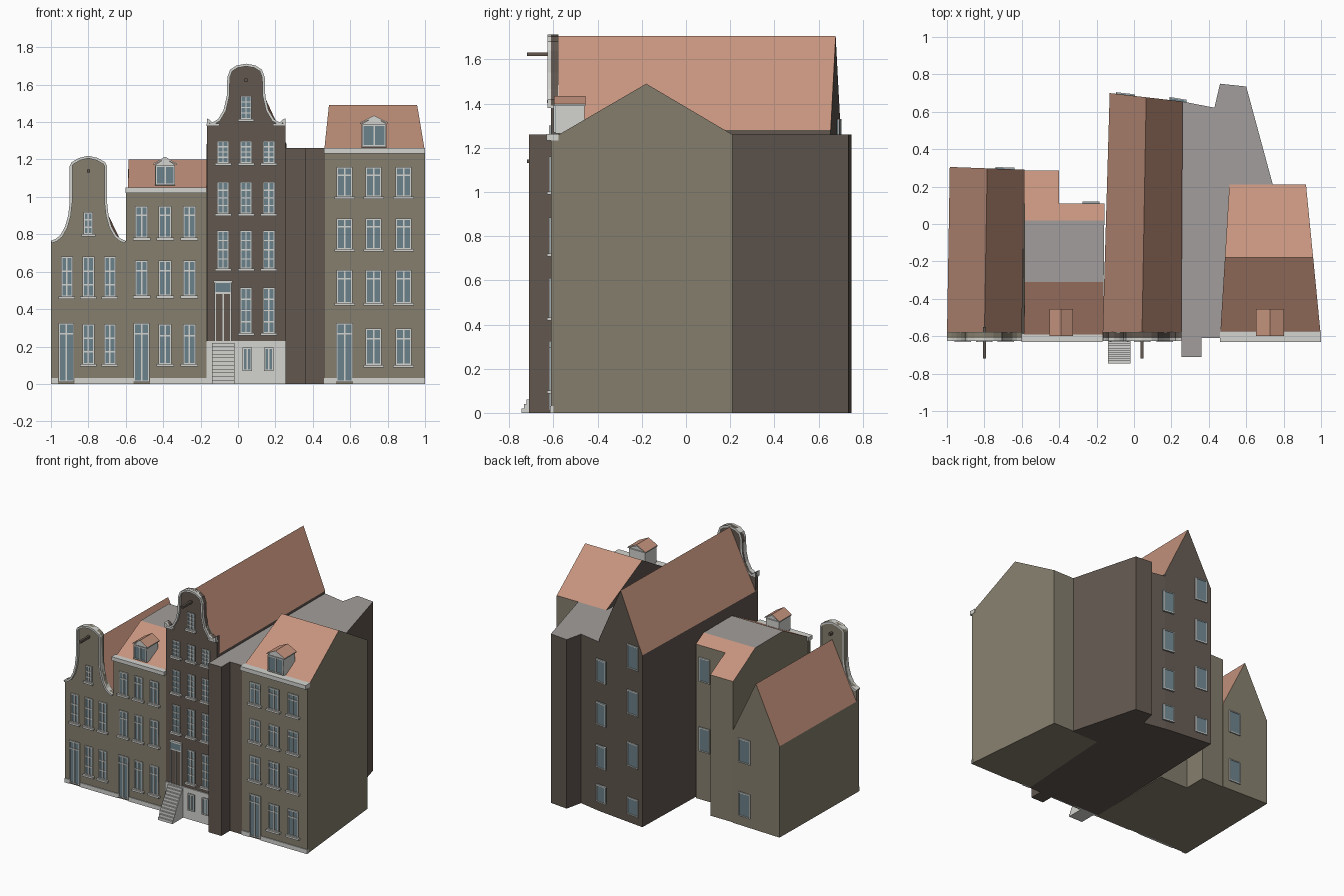
import bpy, bmesh, math
from mathutils import Vector

if "Cube" in bpy.data.objects:
    bpy.data.objects.remove(bpy.data.objects["Cube"])


def mat(name, r, g, b):
    m = bpy.data.materials.new(name)
    lin = [((c / 255 + 0.055) / 1.055) ** 2.4 for c in (r, g, b)]
    m.diffuse_color = (*lin, 1)
    m.use_nodes = True
    m.node_tree.nodes["Principled BSDF"].inputs["Base Color"].default_value = m.diffuse_color
    return m


OLIVE = mat("olive plaster", 134, 127, 110)
BROWN = mat("dark brick", 97, 87, 79)
TILE = mat("terracotta tile", 198, 148, 126)
GREY = mat("grey flat roof", 162, 158, 156)
WHITE = mat("white trim", 212, 212, 208)
GLASS = mat("blue grey glass", 108, 130, 139)
FRONT = -0.61


def finish(name, bm, mats, rule=None):
    bmesh.ops.recalc_face_normals(bm, faces=bm.faces)
    bm.normal_update()
    if rule:
        for f in bm.faces:
            f.material_index = rule(f.normal)
    me = bpy.data.meshes.new(name)
    bm.to_mesh(me)
    bm.free()
    for m in mats:
        me.materials.append(m)
    ob = bpy.data.objects.new(name, me)
    bpy.context.collection.objects.link(ob)
    return ob


def loft(name, ring_a, ring_b, mats, rule=None):
    """Closed solid between two matching rings of points."""
    bm = bmesh.new()
    a = [bm.verts.new(p) for p in ring_a]
    b = [bm.verts.new(p) for p in ring_b]
    n = len(a)
    bm.faces.new(a)
    bm.faces.new(b[::-1])
    for i in range(n):
        j = (i + 1) % n
        bm.faces.new((a[i], b[i], b[j], a[j]))
    return finish(name, bm, mats, rule)


def boxes(name, material, items, skew=0.0, xref=0.0):
    """One object from boxes (x0, x1, y0, y1, z0, z1), skewed along a slanted wall."""
    bm = bmesh.new()
    for x0, x1, y0, y1, z0, z1 in items:
        v = [bm.verts.new((x, y + skew * (x - xref), z))
             for x in (x0, x1) for y in (y0, y1) for z in (z0, z1)]
        for q in ((0, 1, 3, 2), (4, 6, 7, 5), (0, 4, 5, 1), (2, 3, 7, 6), (0, 2, 6, 4), (1, 5, 7, 3)):
            bm.faces.new([v[i] for i in q])
    return finish(name, bm, [material])


def roof_rule(n):
    return 2 if n.z > 0.95 else 1 if n.z > 0.2 else 0


def windows(name, items, y=FRONT, out=-1, skew=0.0, xref=0.0, sill=True, t=0.008):
    """items: (x, width, z0, z1, columns, bar height fractions)"""
    glass, frame = [], []

    def span(d):
        return (y + out * d, y - out * 0.01) if out < 0 else (y - 0.01, y + d)
    for x, w, z0, z1, cols, bars in items:
        l, r = x - w / 2, x + w / 2
        glass.append((l, r, *span(0.004), z0, z1))
        for i in range(cols + 1):
            c = l + t / 2 + (w - t) * i / cols
            frame.append((c - t / 2, c + t / 2, *span(0.009), z0, z1))
        for f in [0, 1] + list(bars):
            c = z0 + t / 2 + (z1 - z0 - t) * f
            frame.append((l, r, *span(0.009), c - t / 2, c + t / 2))
        if sill:
            frame.append((l - 0.012, r + 0.012, *span(0.02), z0 - 0.012, z0 + 0.002))
    boxes(name + "_glass", GLASS, glass, skew, xref)
    boxes(name + "_frames", WHITE, frame, skew, xref)


def gable(name, cx, half, wall, base_z=0.0):
    """Ornate front wall with a white coping that follows its outline."""
    pts = [(cx - x, z) for x, z in half] + [(cx + x, z) for x, z in half[-2::-1]]
    ring = [(pts[0][0], base_z)] + pts + [(pts[-1][0], base_z)]
    loft(name + "_front", [(x, FRONT, z) for x, z in ring], [(x, FRONT + 0.03, z) for x, z in ring], [wall])
    inner = []
    for i, (x, z) in enumerate(pts):
        a, b = Vector(pts[max(i - 1, 0)]), Vector(pts[min(i + 1, len(pts) - 1)])
        d = (b - a).normalized()
        inner.append((x + d.y * 0.014, z - d.x * 0.014))
    bm = bmesh.new()
    rows = [[bm.verts.new(p) for p in ((o[0], -0.626, o[1]), (o[0], FRONT + 0.032, o[1]),
                                       (i[0], FRONT + 0.032, i[1]), (i[0], -0.626, i[1]))]
            for o, i in zip(pts, inner)]
    for a, b in zip(rows, rows[1:]):
        for k in range(4):
            bm.faces.new((a[k], a[(k + 1) % 4], b[(k + 1) % 4], b[k]))
    bm.faces.new(rows[0])
    bm.faces.new(rows[-1][::-1])
    finish(name + "_coping", bm, [WHITE])


def pitched(name, fl, fr, bl, br, eave, ridge, wall):
    """House body with its ridge running front to back."""
    def ring(l, r):
        c = ((l[0] + r[0]) / 2, (l[1] + r[1]) / 2)
        return [(*l, 0), (*l, eave), (*c, ridge), (*r, eave), (*r, 0)]
    loft(name, ring(fl, fr), ring(bl, br), [wall, TILE, GREY], roof_rule)


def dormer(name, x0, x1, z0, z1, peak):
    c = (x0 + x1) / 2
    boxes(name + "_body", WHITE, [(x0 + .006, x1 - .006, -0.59, -0.46, z0, z1)])
    ring = [(x0 + .006, z1), (c, peak - .008), (x1 - .006, z1)]
    loft(name + "_pediment", [(x, -0.591, z) for x, z in ring], [(x, -0.47, z) for x, z in ring], [WHITE])
    ring = [(x0 - .003, z1), (x0 - .003, z1 + .008), (c, peak), (x1 + .003, z1 + .008), (x1 + .003, z1), (c, peak - .01)]
    loft(name + "_roof", [(x, -0.598, z) for x, z in ring], [(x, -0.455, z) for x, z in ring],
         [WHITE, TILE], lambda n: 1 if n.z > 0.2 else 0)
    windows(name + "_window", [(c, x1 - x0 - .016, z0 + .004, z1 - .002, 2, [])], y=-0.59, sill=False)


# Bell-gabled house on the left
pitched("bell_house_body", (-1, -0.6), (-0.6, -0.6), (-0.985, 0.305), (-0.585, 0.29), 0.68, 1.09, OLIVE)
gable("bell_house", -0.8, [(.2, .765), (.175, .775), (.15, .795), (.125, .84), (.108, .9), (.1, .97), (.1, 1.165),
                           (.09, 1.185), (.05, 1.208), (0, 1.22)], OLIVE)
bars = [.3, .65]
windows("bell_house_windows",
        [(x, .064, .465, .68, 2, bars) for x in (-.915, -.8, -.685)]
        + [(x, .064, .105, .32, 2, bars) for x in (-.8, -.685)] + [(-.8, .05, .80, .92, 2, bars)])
windows("bell_house_door", [(-.918, .085, .01, .325, 2, [.83])], sill=False)
windows("bell_house_rear_windows", [(-.69, .1, z, z + .18, 1, []) for z in (.07, .47)],
        y=0.294, out=1, skew=-.0375, xref=-.69, sill=False)

# Dormered house with a flat-topped roof and rear wing
prof = [(-.6, 0), (-.6, 1.045), (-.31, 1.2), (.02, 1.2), (.11, 1.148), (.11, 0)]
loft("dormer_house_body", [(-.6 + .012 * z, y, z) for y, z in prof], [(-.165 + .01 * (y + .6), y, z) for y, z in prof],
     [OLIVE, TILE, GREY], roof_rule)
prof = [(.09, 0), (.11, 1.148), (.285, 1.05), (.285, 0)]
loft("dormer_house_rear_wing", [(-.588, y, z) for y, z in prof], [(-.4, y, z) for y, z in prof],
     [OLIVE, TILE, GREY], roof_rule)
boxes("dormer_house_front", OLIVE, [(-.6, -.168, FRONT, -.595, 0, 1.03)])
boxes("dormer_house_cornice", WHITE, [(-.602, -.168, -.632, -.585, 1.022, 1.05)])
cols = (-.515, -.39, -.26)
windows("dormer_house_windows",
        [(x, .07, z0, z1, 2, [.72]) for x in cols for z0, z1 in ((.78, .95), (.47, .66))]
        + [(x, .07, .105, .32, 2, [.72]) for x in cols[1:]])
windows("dormer_house_door", [(-.515, .085, .01, .325, 2, [.83])], sill=False)
windows("dormer_house_rear_windows", [(-.23, .09, z, z + .18, 1, []) for z in (.36, .88)], y=.11, out=1, sill=False)
dormer("small_dormer", -.45, -.33, 1.06, 1.17, 1.215)

# Tall neck-gabled house
pitched("tall_house_body", (-.168, -.6), (.253, -.6), (-.13, .70), (.26, .655), 1.28, 1.705, BROWN)
gable("tall_house", .043, [(.21, 1.385), (.21, 1.42), (.195, 1.412), (.18, 1.398), (.15, 1.415), (.12, 1.465),
                           (.103, 1.54), (.1, 1.64), (.085, 1.68), (.05, 1.703), (0, 1.712)], BROWN)
boxes("tall_house_shoulder_bands", WHITE, [(-.168, -.1, -.626, -.6, 1.38, 1.392), (.186, .254, -.626, -.6, 1.38, 1.392)])
boxes("tall_house_base", WHITE, [(-.168, .253, -.618, -.6, 0, .23)])
cols, bars = (-.08, .043, .165), [.25, .5, .75]
windows("tall_house_windows",
        [(x, .064, z0, z1, 2, bars) for x in cols for z0, z1 in ((.615, .82), (.91, 1.08), (1.18, 1.30))]
        + [(x, .064, .27, .515, 2, bars) for x in cols[1:]] + [(.043, .06, 1.415, 1.54, 2, bars)], t=.007)
windows("tall_house_cellar_windows", [(x, .052, .07, .195, 2, []) for x in (.05, .165)], y=-.618, sill=False)
boxes("tall_house_door", BROWN, [(-.118, -.042, -.614, -.6, .23, .485)])
boxes("tall_house_door_frame", WHITE,
      [(x, x + .008, -.619, -.6, .23, .54) for x in (-.126, -.084, -.042)]
      + [(-.126, -.034, -.619, -.6, .482, .492), (-.13, -.03, -.628, -.6, .54, .552)])
boxes("tall_house_fanlight", GLASS, [(-.12, -.04, -.622, -.6, .492, .54)])
boxes("front_steps", WHITE, [(-.14, -.02, -.745 + i * .0115, -.6, 0, .02 * (i + 1)) for i in range(11)])
boxes("tall_house_rear_windows", GLASS, [])
windows("tall_house_rear_left_windows", [(-.045, .1, z - .09, z + .09, 1, []) for z in (.51, .9, 1.24)]
        + [(-.045, .1, .06, .19, 1, [])], y=.69, out=1, skew=-.1154, xref=-.045, sill=False)

# Hoisting beams on the two ornate gables
boxes("hoisting_beams", BROWN, [(-.808, -.792, -.72, -.55, 1.13, 1.147), (.035, .051, -.72, -.55, 1.615, 1.632)])

# Flat-roofed infill behind and between the houses on the right
plan = [(.253, -.71), (.36, -.71), (.36, FRONT), (.465, FRONT), (.51, .2), (.745, .2), (.6, .735), (.46, .75),
        (.43, .622), (.258, .655)]
loft("infill_block", [(x, y, 0) for x, y in plan], [(x, y, 1.26) for x, y in plan], [BROWN, TILE, GREY], roof_rule)
windows("infill_rear_windows", [(.235, .09, z - .085, z + .085, 1, []) for z in (.41, .73, 1.05)]
        + [(.235, .09, .07, .2, 1, [])], y=.663, out=1, skew=-.17, xref=.235, sill=False)

# Wide house on the right, ridge running side to side
prof = [(FRONT, 0), (FRONT, 1.26), (-.575, 1.26), (-.18, 1.49), (.21, 1.26), (.21, 0)]
loft("wide_house_body", [(.46 + .061 * (y - FRONT), y, z) for y, z in prof],
     [(1 - .098 * (y - FRONT), y, z) for y, z in prof], [OLIVE, TILE, GREY, BROWN],
     lambda n: 3 if n.x < -.9 else roof_rule(n))
boxes("wide_house_cornice", WHITE, [(.46, 1, -.632, -.578, 1.232, 1.262)])
cols = (.57, .725, .885)
windows("wide_house_windows",
        [(x, .086, z0, z1, 2, [.74]) for x in cols for z0, z1 in ((1.0, 1.16), (.72, .885), (.43, .61))]
        + [(x, .086, .1, .295, 2, [.74]) for x in cols[1:]])
windows("wide_house_door", [(.57, .09, .01, .325, 2, [.83])], sill=False)
dormer("large_dormer", .655, .8, 1.265, 1.39, 1.435)

# Low white plinths
boxes("plinths", WHITE, [(a, b, -.616, -.6, 0, .032) for a, b in
                         ((-1, -.962), (-.874, -.56), (-.471, -.168), (.46, .524), (.616, 1))])
